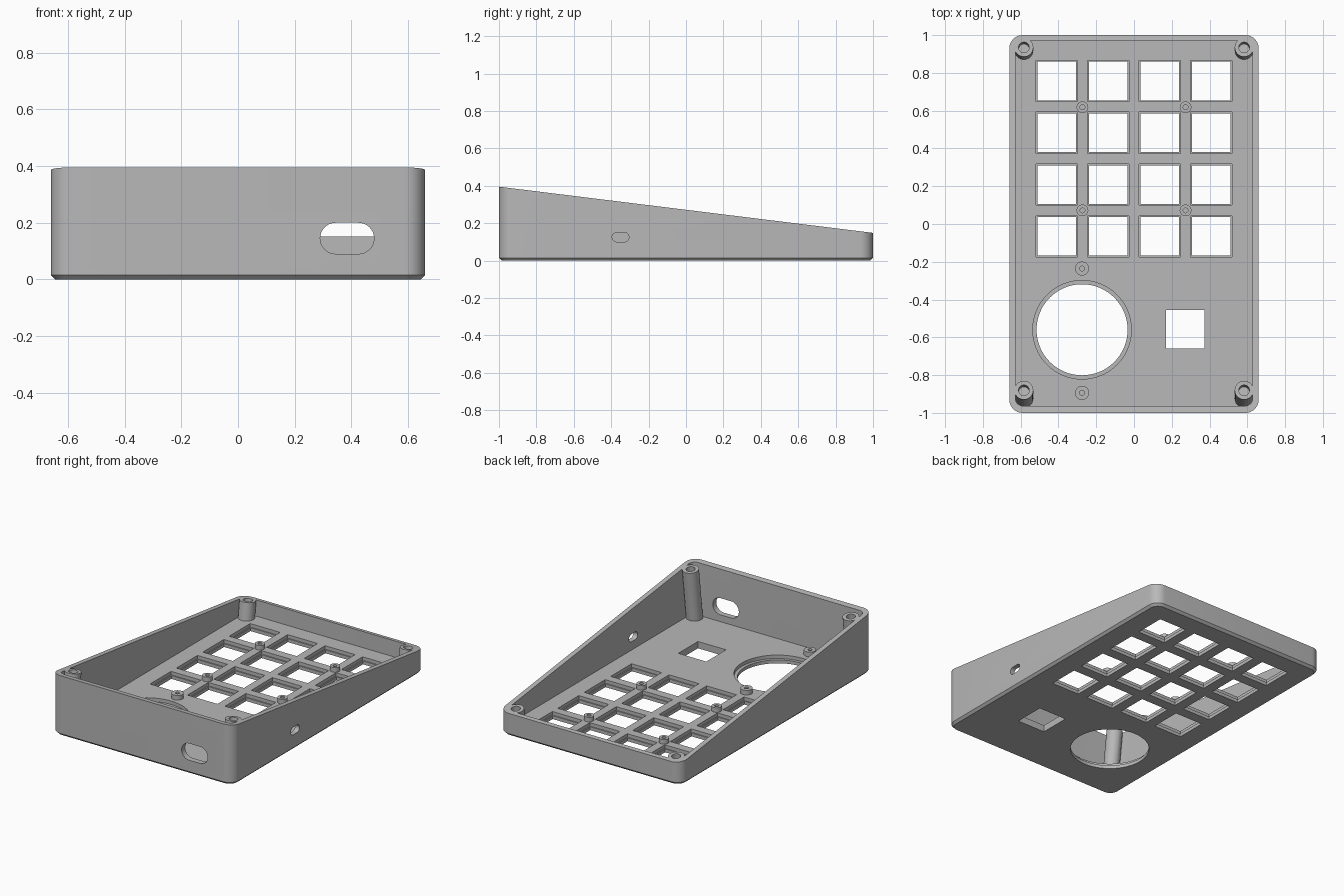
import bpy, bmesh
from math import cos, sin, pi, atan, radians
from mathutils import Matrix

if "Cube" in bpy.data.objects:
    bpy.data.objects.remove(bpy.data.objects["Cube"])

TILT = 0.1235        # slope of the open rim
RIM = 0.2715         # rim height at y = 0
FLOOR = 0.045        # top of the floor plate
LEDGE = 0.022        # height of the step inside the openings

grey = bpy.data.materials.new("plain grey")
grey.use_nodes = True
color = (0.48, 0.48, 0.48, 1)
grey.diffuse_color = color
grey.node_tree.nodes["Principled BSDF"].inputs["Base Color"].default_value = color


def ring(hw, hh, r, seg):
    """Rounded rectangle outline; seg = 0 gives sharp corners."""
    pts = []
    for i, (sx, sy) in enumerate([(1, 1), (-1, 1), (-1, -1), (1, -1)]):
        for k in range(seg + 1):
            a = (i + (k / seg if seg else 0.5)) * pi / 2
            pts.append((sx * (hw - r) + r * cos(a), sy * (hh - r) + r * sin(a)))
    return pts


def loft(name, sections, seg=0, matrix=Matrix()):
    """Solid through sections (half width, half depth, corner radius, z, tilt)."""
    bm = bmesh.new()
    rings = []
    for hw, hh, r, z, tilt in sections:
        rings.append([bm.verts.new((x, y, z - tilt * y)) for x, y in ring(hw, hh, r, seg)])
    for low, high in zip(rings, rings[1:]):
        for i in range(len(low)):
            j = (i + 1) % len(low)
            bm.faces.new((low[i], low[j], high[j], high[i]))
    bm.faces.new(rings[0][::-1])
    bm.faces.new(rings[-1])
    bmesh.ops.recalc_face_normals(bm, faces=bm.faces)
    bm.transform(matrix)
    mesh = bpy.data.meshes.new(name)
    bm.to_mesh(mesh)
    bm.free()
    mesh.materials.append(grey)
    obj = bpy.data.objects.new(name, mesh)
    bpy.context.scene.collection.objects.link(obj)
    return obj


def smooth(obj):
    bpy.ops.object.select_all(action="DESELECT")
    obj.select_set(True)
    bpy.context.view_layer.objects.active = obj
    bpy.ops.object.shade_smooth_by_angle(angle=radians(30))


def tube(name, radius, hole, height, depth, matrix):
    """Upright post, origin at its top, with a blind screw hole."""
    sections = [(r, r, r, z, 0) for r, z in
                [(radius, -height), (radius, 0), (hole, 0), (hole, -depth)]]
    smooth(loft(name, sections, 8, matrix))


def place(x, y, z=0):
    return Matrix.Translation((x, y, z))


# Outer shell with chamfered base and sloping rim
case = loft("case", [(0.645, 0.985, 0.055, 0, 0), (0.66, 1, 0.07, 0.015, 0),
                     (0.66, 1, 0.07, RIM, TILT)], 8)

# Inner cavity
cutters = [loft("cavity", [(0.628, 0.9675, 0.04, FLOOR, 0),
                           (0.628, 0.9675, 0.04, 0.5, TILT)], 8, place(0, 0.0045))]

# Stepped key openings in a four by four grid
for col in range(4):
    for row in range(4):
        cutters.append(loft("key_opening", [
            (0.102, 0.102, 0, -0.1, 0), (0.102, 0.102, 0, LEDGE, 0),
            (0.109, 0.109, 0, LEDGE, 0), (0.109, 0.109, 0, 0.1, 0)],
            0, place((col - 1.5) * 0.2725, 0.757 - row * 0.2742)))

# Stepped round opening and plain square opening
cutters.append(loft("round_opening", [
    (r, r, r, z, 0) for r, z in [(0.241, -0.1), (0.241, LEDGE), (0.261, LEDGE), (0.261, 0.1)]],
    16, place(-0.275, -0.56)))
cutters.append(loft("square_opening", [(0.102, 0.102, 0, z, 0) for z in (-0.1, 0.1)],
                    0, place(0.272, -0.556)))

# Cable slots in the front wall and in one side wall
upright = Matrix.Rotation(pi / 2, 4, "X")
cutters.append(loft("front_slot", [(0.095, 0.055, 0.055, z, 0) for z in (-0.1, 0.1)],
                    8, place(0.385, -1, 0.145) @ upright))
cutters.append(loft("side_slot", [(0.045, 0.025, 0.025, z, 0) for z in (-0.1, 0.1)],
                    8, place(0.65, -0.35, 0.125) @ Matrix.Rotation(pi / 2, 4, "Z") @ upright))

for cutter in cutters:
    cutter.hide_render = True
    mod = case.modifiers.new(cutter.name, "BOOLEAN")
    mod.operation = "DIFFERENCE"
    mod.solver = "EXACT"
    mod.object = cutter
graph = bpy.context.evaluated_depsgraph_get()
cut_mesh = bpy.data.meshes.new_from_object(case.evaluated_get(graph))
case.modifiers.clear()
case.data = cut_mesh
for cutter in cutters:
    bpy.data.objects.remove(cutter)
smooth(case)

# Corner screw posts, square to the sloping rim
lean = Matrix.Rotation(-atan(TILT), 4, "X")
for side, x in (("right", -0.583), ("left", 0.583)):
    for end, y in (("back", 0.935), ("front", -0.88)):
        top = RIM - TILT * y
        tube(f"{end}_{side}_post", 0.05, 0.028, top - 0.03, 0.08, place(x, y, top) @ lean)

# Small screw bosses on the floor
for x, y, r in [(-0.273, 0.618, 0.031), (0.273, 0.618, 0.031), (-0.273, 0.072, 0.031),
                (0.273, 0.072, 0.031), (-0.275, -0.236, 0.037), (-0.275, -0.894, 0.037)]:
    tube("screw_boss", r, 0.013, 0.045, 0.03, place(x, y, FLOOR + 0.03))
